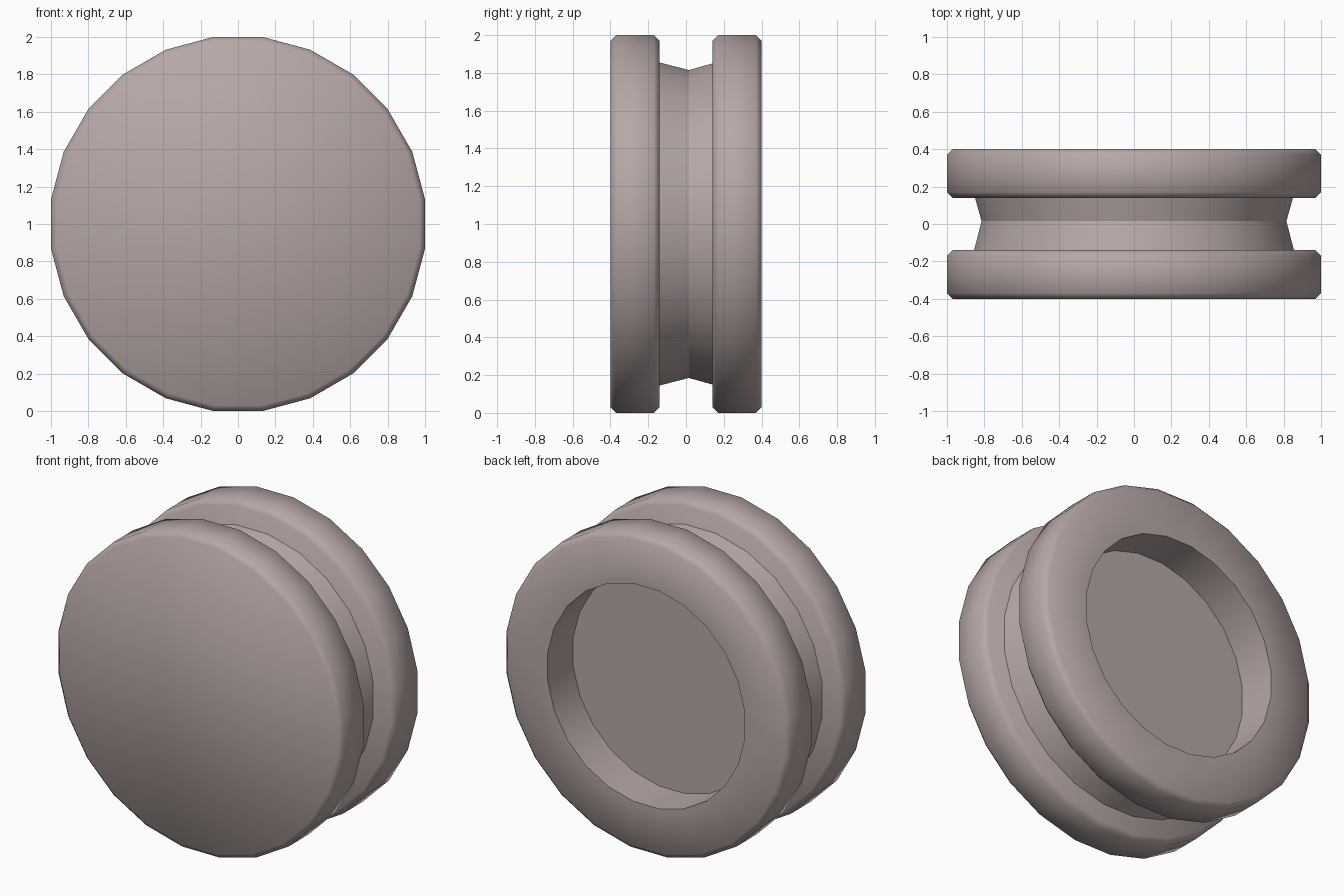
import bpy, bmesh, math

if "Cube" in bpy.data.objects:
    bpy.data.objects.remove(bpy.data.objects["Cube"], do_unlink=True)

SIDES = 24
STEP = 2 * math.pi / SIDES
FLAT = 1 / math.cos(STEP / 2)      # turns a flat-side radius into a corner radius
HALF, INNER, BEVEL = 0.40, 0.14, 0.03

clay = bpy.data.materials.new("warm_grey")
clay.use_nodes = True
COLOUR = (0.47, 0.39, 0.38, 1)
clay.diffuse_color = COLOUR
clay.node_tree.nodes["Principled BSDF"].inputs["Base Color"].default_value = COLOUR


def lathe(name, profile):
    """Turn (radius, y) points about the y axis; radius 0 closes with a flat cap."""
    bm = bmesh.new()
    rings = []
    for r, y in profile:
        rings.append([bm.verts.new((r * FLAT * math.cos((i + 0.5) * STEP), y,
                                    1 + r * FLAT * math.sin((i + 0.5) * STEP)))
                      for i in range(SIDES)] if r else None)
    for a, b in zip(rings, rings[1:]):
        if a is None or b is None:
            bm.faces.new(a or b)
            continue
        for i in range(SIDES):
            j = (i + 1) % SIDES
            bm.faces.new((a[i], a[j], b[j], b[i]))
    bmesh.ops.recalc_face_normals(bm, faces=bm.faces)
    mesh = bpy.data.meshes.new(name)
    bm.to_mesh(mesh)
    bm.free()
    mesh.materials.append(clay)
    obj = bpy.data.objects.new(name, mesh)
    bpy.context.collection.objects.link(obj)
    bpy.ops.object.select_all(action="DESELECT")
    obj.select_set(True)
    bpy.context.view_layer.objects.active = obj
    bpy.ops.object.shade_smooth_by_angle(angle=math.radians(60))


def rim(side):
    """Bevelled outer edge of a flange, from its outer face to the groove."""
    return [(1 - BEVEL, side * HALF), (1, side * (HALF - BEVEL)),
            (1, side * (INNER + BEVEL)), (1 - BEVEL, side * INNER)]


# Solid front flange
lathe("front_flange", [(0, -HALF)] + rim(-1) + [(0, -INNER)])

# Tapered hub halves meeting in a crease
lathe("front_hub", [(0, -INNER), (0.855, -INNER), (0.815, 0.015), (0, 0.015)])
lathe("back_hub", [(0, 0.015), (0.815, 0.015), (0.85, INNER), (0, INNER)])

# Back flange with a round recess
lathe("back_flange", [(0, INNER + 0.005), (0.69, INNER + 0.005), (0.69, HALF)]
      + rim(1) + [(0, INNER)])
